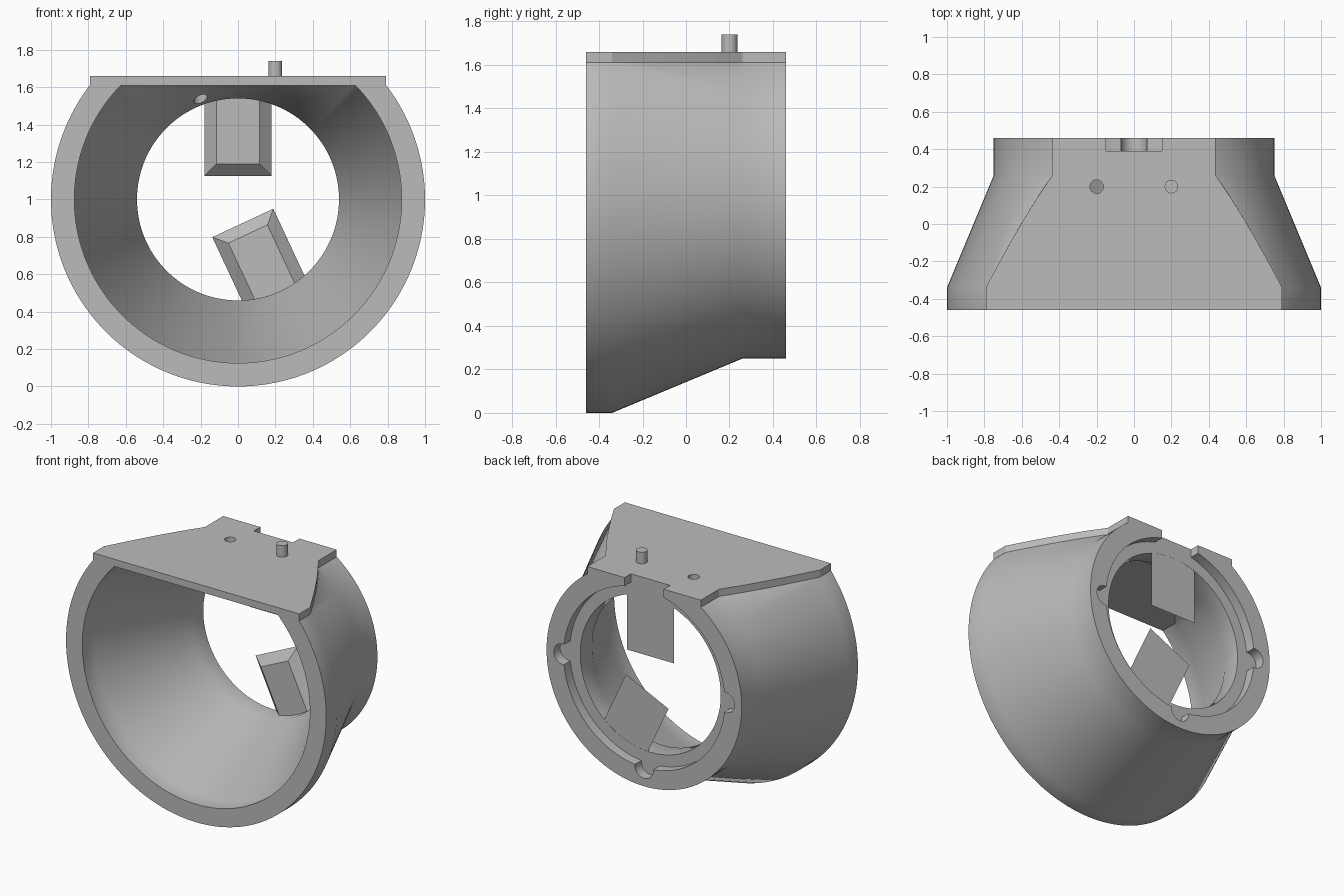
import bpy, bmesh, math
from mathutils import Matrix, Vector

if "Cube" in bpy.data.objects:
    bpy.data.objects.remove(bpy.data.objects["Cube"])

grey = bpy.data.materials.new("plain_grey")
grey.use_nodes = True
grey.diffuse_color = (0.5, 0.5, 0.5, 1)
grey.node_tree.nodes["Principled BSDF"].inputs["Base Color"].default_value = (0.5, 0.5, 0.5, 1)

AXIS_Z, DECK, TOP = 1.0, 1.61, 1.66
FRONT, BACK, FLOOR = -0.46, 0.46, 0.39


def make(name, bm):
    bmesh.ops.recalc_face_normals(bm, faces=bm.faces)
    mesh = bpy.data.meshes.new(name)
    bm.to_mesh(mesh)
    bm.free()
    ob = bpy.data.objects.new(name, mesh)
    bpy.context.collection.objects.link(ob)
    mesh.materials.append(grey)
    return ob


def box(name, lo, hi):
    bm = bmesh.new()
    bmesh.ops.create_cube(bm, size=1)
    for v in bm.verts:
        v.co = [l + (c + 0.5) * (h - l) for c, l, h in zip(v.co, lo, hi)]
    return make(name, bm)


def rod(name, radius, length, centre, along_y=False):
    bm = bmesh.new()
    bmesh.ops.create_cone(bm, cap_ends=True, segments=40, radius1=radius, radius2=radius, depth=length)
    if along_y:
        bm.transform(Matrix.Rotation(math.pi / 2, 4, 'X'))
    bm.transform(Matrix.Translation(centre))
    return make(name, bm)


def cut(target, cutter):
    mod = target.modifiers.new("cut_" + cutter.name, 'BOOLEAN')
    mod.operation, mod.solver, mod.object = 'DIFFERENCE', 'EXACT', cutter
    bpy.context.view_layer.objects.active = target
    bpy.ops.object.modifier_apply(modifier=mod.name)
    bpy.data.objects.remove(cutter)


def smooth(ob):
    bpy.ops.object.select_all(action='DESELECT')
    ob.select_set(True)
    bpy.context.view_layer.objects.active = ob
    bpy.ops.object.shade_smooth_by_angle(angle=math.radians(30))


# Tapered ring: closed profile of (radius, y) turned about the y axis
profile = [(1, FRONT), (1, -0.34), (0.75, 0.26), (0.75, BACK), (0.62, BACK), (0.62, FLOOR),
           (0.54, FLOOR), (0.54, 0.26), (0.875, -0.34), (0.875, FRONT)]
STEPS = 144
bm = bmesh.new()
rows = []
for i in range(STEPS):
    a = 2 * math.pi * i / STEPS
    rows.append([bm.verts.new((r * math.sin(a), y, AXIS_Z + r * math.cos(a))) for r, y in profile])
for i in range(STEPS):
    a, b = rows[i], rows[(i + 1) % STEPS]
    for j in range(len(profile)):
        k = (j + 1) % len(profile)
        bm.faces.new((a[j], a[k], b[k], b[j]))
ring = make("tapered_ring", bm)

# Flat top, bayonet notches and pin hole
cut(ring, box("top_cutter", (-2, -1, DECK), (2, 1, 3)))
for angle in (0, 90, 180, 270):
    a = math.radians(angle)
    spot = Vector((0.625 * math.sin(a), 0.5, AXIS_Z + 0.625 * math.cos(a)))
    cut(ring, rod("notch_cutter", 0.07, 0.22, spot, True))
cut(ring, box("slot_cutter", (-0.15, FLOOR, 1.59), (0.15, 1, 2)))
cut(ring, rod("hole_cutter", 0.036, 0.5, Vector((-0.2, 0.2, 1.6))))
smooth(ring)

# Top plate follows the ring outline at deck height
sides = []
for y in (FRONT, -0.34, -0.22, -0.1, 0.02, 0.14, 0.26, BACK):
    r = 1 - 0.25 * min(max((y + 0.34) / 0.6, 0), 1)
    sides.append((math.sqrt(r * r - (DECK - AXIS_Z) ** 2), y))
outline = sides + [(-x, y) for x, y in reversed(sides)]
bm = bmesh.new()
face = bm.faces.new([bm.verts.new((x, y, DECK)) for x, y in outline])
lifted = bmesh.ops.extrude_face_region(bm, geom=[face])["geom"]
bmesh.ops.translate(bm, vec=(0, 0, TOP - DECK), verts=[g for g in lifted if isinstance(g, bmesh.types.BMVert)])
plate = make("top_plate", bm)
cut(plate, box("plate_slot_cutter", (-0.15, FLOOR, 1.5), (0.15, 1, 2)))
cut(plate, rod("plate_hole_cutter", 0.036, 0.5, Vector((-0.2, 0.2, 1.6))))

# Locating pin
smooth(rod("locating_pin", 0.036, 0.11, Vector((0.2, 0.2, 1.685))))


# Chamfered tabs reaching from the throat towards the middle
def tab(name, angle, shift):
    bm = bmesh.new()
    loops = []
    for inset, y in ((0, FLOOR - 0.001), (0.065, 0.325)):
        w, tip = 0.18 - inset, 0.125 + inset
        loops.append([bm.verts.new((x + shift, y, z))
                      for x, z in ((-w, tip), (w, tip), (w, 0.56), (-w, 0.56))])
    back, front = loops
    bm.faces.new(back)
    bm.faces.new(front)
    for j in range(4):
        k = (j + 1) % 4
        bm.faces.new((back[j], back[k], front[k], front[j]))
    bm.transform(Matrix.Translation((0, 0, AXIS_Z)) @ Matrix.Rotation(math.radians(angle), 4, 'Y'))
    return make(name, bm)


tab("upper_tab", 0, 0)
tab("lower_tab", 155, 0.03)
